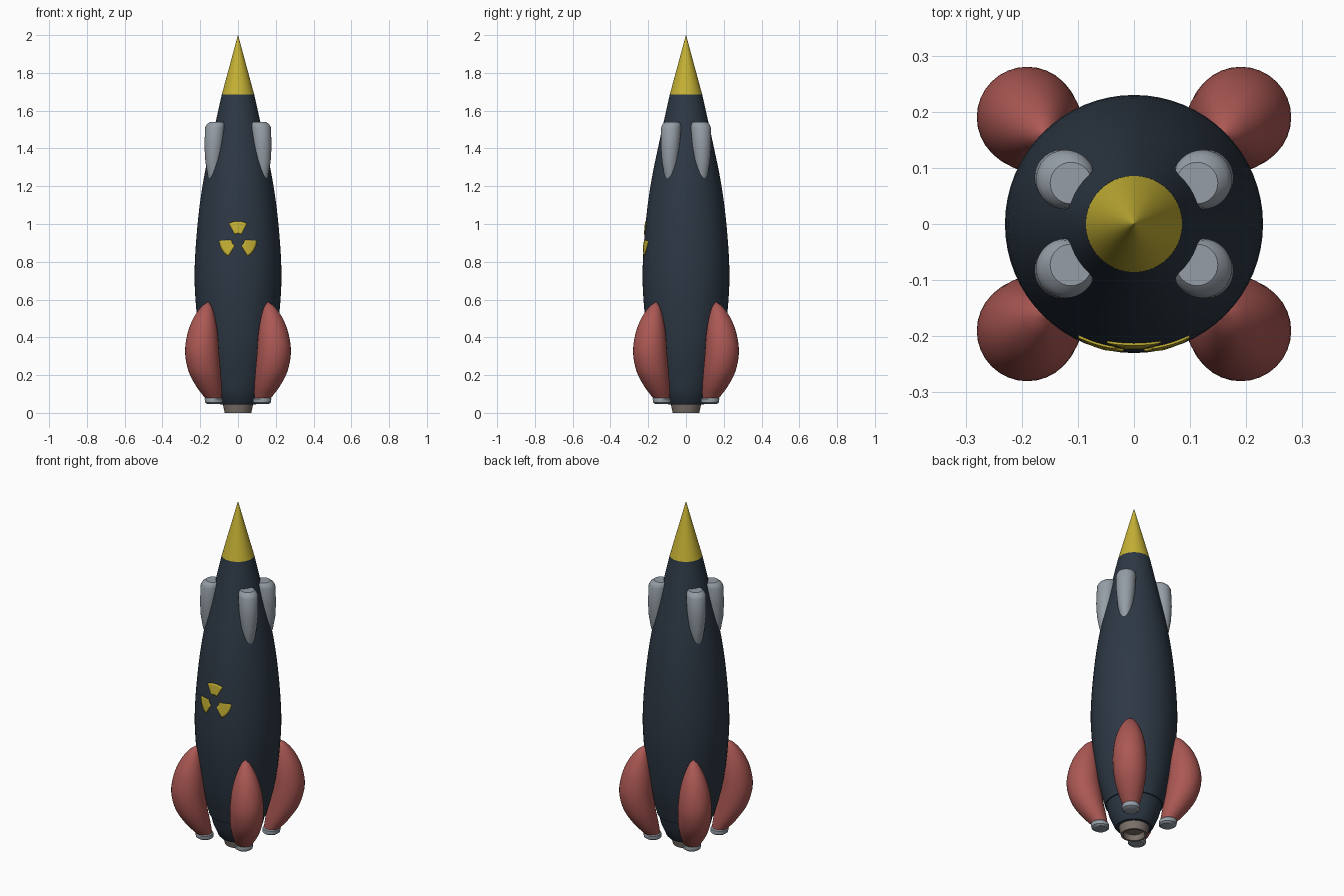
import bpy, bmesh, math
from mathutils import Vector

cube = bpy.data.objects.get("Cube")
if cube:
    bpy.data.objects.remove(cube, do_unlink=True)


def material(name, rgb):
    m = bpy.data.materials.new(name)
    m.use_nodes = True
    m.diffuse_color = (*rgb, 1)
    bsdf = next(n for n in m.node_tree.nodes if n.type == 'BSDF_PRINCIPLED')
    bsdf.inputs["Base Color"].default_value = (*rgb, 1)
    bsdf.inputs["Roughness"].default_value = 0.6
    return m


NAVY = material("navy hull", (0.026, 0.039, 0.058))
YELLOW = material("warning yellow", (0.56, 0.44, 0.035))
RED = material("dull red", (0.41, 0.098, 0.088))
GREY = material("light grey metal", (0.30, 0.34, 0.38))
BROWN = material("warm grey nozzle", (0.20, 0.165, 0.145))


def smooth_path(points, steps=4):
    """Catmull-Rom curve through the section points."""
    pts = [Vector(p) for p in points]
    pts = [2 * pts[0] - pts[1]] + pts + [2 * pts[-1] - pts[-2]]
    out = []
    for a, b, c, d in zip(pts, pts[1:], pts[2:], pts[3:]):
        for i in range(steps):
            t = i / steps
            out.append(0.5 * (2 * b + (c - a) * t + (2 * a - 5 * b + 4 * c - d) * t * t
                              + (3 * b - a - 3 * c + d) * t ** 3))
    return out + [pts[-2]]


def finish(name, bm, mat, angle=35):
    bmesh.ops.recalc_face_normals(bm, faces=bm.faces)
    mesh = bpy.data.meshes.new(name)
    bm.to_mesh(mesh)
    bm.free()
    mesh.materials.append(mat)
    ob = bpy.data.objects.new(name, mesh)
    bpy.context.collection.objects.link(ob)
    bpy.ops.object.select_all(action='DESELECT')
    ob.select_set(True)
    bpy.context.view_layer.objects.active = ob
    bpy.ops.object.shade_smooth_by_angle(angle=math.radians(angle))
    return ob


def loft(name, sections, mat, azimuth=0.0, sides=32, angle=35):
    """Stack horizontal circles given as (height, distance from axis, radius)."""
    bm = bmesh.new()
    ca, sa = math.cos(azimuth), math.sin(azimuth)
    rings = []
    for z, dist, r in sections:
        r = max(r, 0.0005)
        ring = []
        for i in range(sides):
            t = math.tau * i / sides + azimuth
            ring.append(bm.verts.new((dist * ca + r * math.cos(t), dist * sa + r * math.sin(t), z)))
        rings.append(ring)
    for lo, hi in zip(rings, rings[1:]):
        for i in range(sides):
            j = (i + 1) % sides
            bm.faces.new((lo[i], lo[j], hi[j], hi[i]))
    bm.faces.new(rings[0])
    bm.faces.new(rings[-1])
    return finish(name, bm, mat, angle)


# Hull: long spindle, with a stepped tail cone below
hull = smooth_path([(0.18, 0, 0.153), (0.35, 0, 0.195), (0.55, 0, 0.221), (0.75, 0, 0.23),
                    (1.0, 0, 0.214), (1.22, 0, 0.185), (1.45, 0, 0.138), (1.685, 0, 0.086)])
loft("hull", hull, NAVY, sides=64)
loft("tail_cone", [(0.045, 0, 0.095), (0.055, 0, 0.104), (0.12, 0, 0.132), (0.185, 0, 0.148)],
     NAVY, sides=64)

# Nose cone
loft("nose_cone", [(1.684, 0, 0.086), (2.0, 0, 0)], YELLOW, sides=64)

# Main nozzle with a hollow mouth
loft("main_nozzle", [(0.03, 0, 0.05), (0.0, 0, 0.058), (0.0, 0, 0.07), (0.045, 0, 0.08)],
     BROWN, sides=48, angle=30)

# Four bulging booster pods with small metal nozzles
pod = [(0.078, 0.184, 0.044), (0.14, 0.217, 0.067), (0.22, 0.25, 0.085), (0.32, 0.269, 0.09),
       (0.42, 0.265, 0.08), (0.5, 0.253, 0.058), (0.56, 0.236, 0.029), (0.587, 0.224, 0.002)]
foot = [(0.046, 0.178, 0.036), (0.054, 0.179, 0.047), (0.074, 0.182, 0.048), (0.086, 0.185, 0.04)]
for side, a in (("back_left", 45), ("back_right", 135), ("front_right", 225), ("front_left", 315)):
    loft(side + "_booster", smooth_path(pod), RED, math.radians(a))
    loft(side + "_booster_nozzle", foot, GREY, math.radians(a))

# Four small thrusters sunk into the upper hull
thruster = [(1.2, 0.154, 0.012), (1.26, 0.157, 0.029), (1.33, 0.156, 0.042), (1.41, 0.152, 0.05),
            (1.51, 0.145, 0.053), (1.528, 0.14, 0.048), (1.54, 0.134, 0.037)]
for side, a in (("back_left", 33), ("back_right", 147), ("front_right", 213), ("front_left", 327)):
    loft(side + "_thruster", thruster, GREY, math.radians(a))


# Three-bladed hazard emblem wrapped on the front of the hull
def hull_radius(z):
    for lo, hi in zip(hull, hull[1:]):
        if lo[0] <= z <= hi[0]:
            return lo[2] + (hi[2] - lo[2]) * (z - lo[0]) / (hi[0] - lo[0])
    return hull[-1][2]


def blade(name, middle, inner=0.034, outer=0.099, cols=10, rows=6):
    bm = bmesh.new()
    grid = []
    for r in range(rows + 1):
        rad = inner + (outer - inner) * r / rows
        row = []
        for c in range(cols + 1):
            t = math.radians(middle - 29 + 58 * c / cols)
            x, z = rad * math.cos(t), 0.915 + rad * math.sin(t)
            y = -math.sqrt((hull_radius(z) + 0.002) ** 2 - x * x)
            row.append(bm.verts.new((x, y, z)))
        grid.append(row)
    for r in range(rows):
        for c in range(cols):
            bm.faces.new((grid[r][c], grid[r][c + 1], grid[r + 1][c + 1], grid[r + 1][c]))
    ob = finish(name, bm, YELLOW)
    mod = ob.modifiers.new("thickness", 'SOLIDIFY')
    mod.thickness = 0.004
    mod.offset = 0


blade("emblem_top_blade", 90)
blade("emblem_right_blade", 210)
blade("emblem_left_blade", 330)
